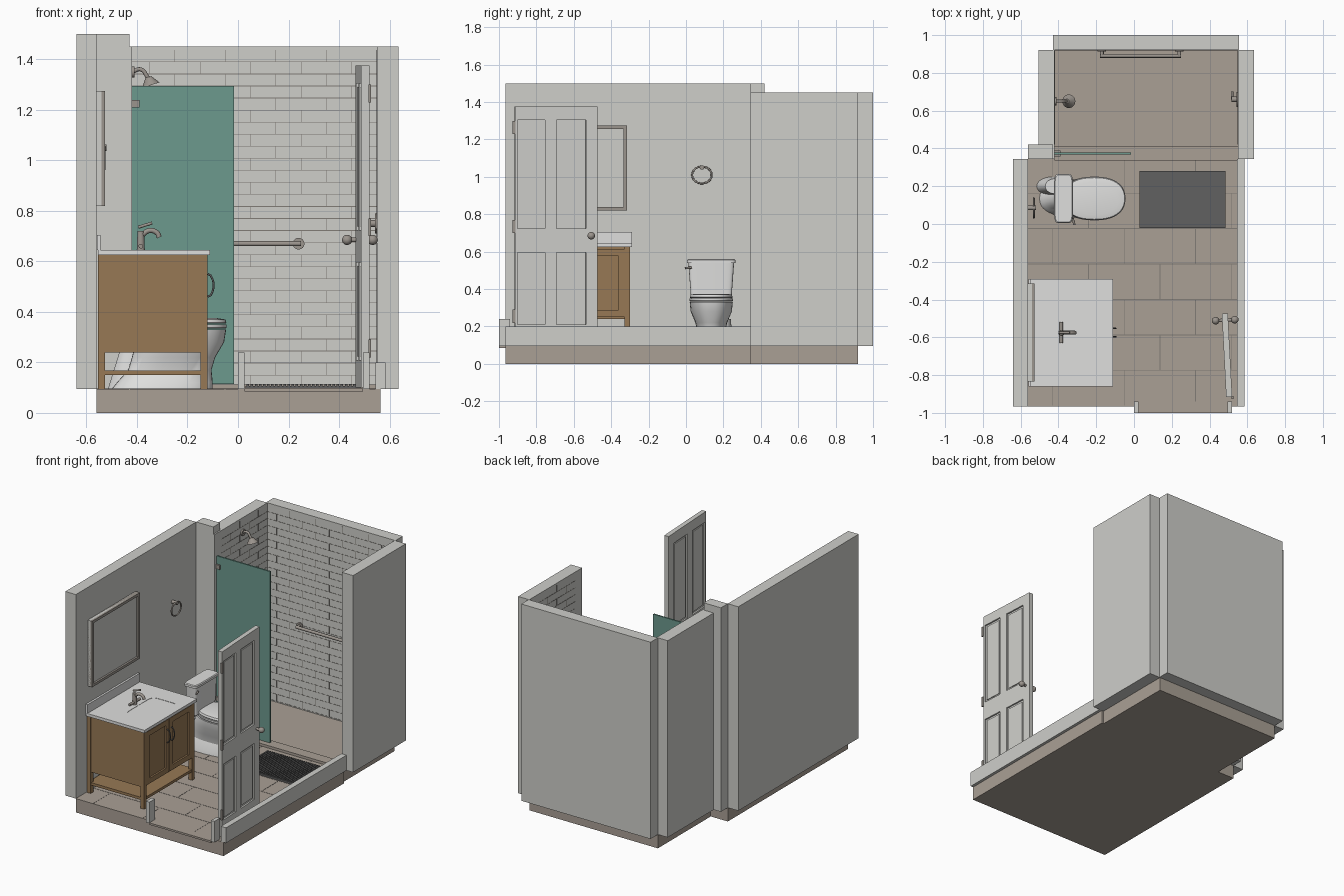
import bpy, bmesh, math
from mathutils import Vector, Matrix

cube = bpy.data.objects.get("Cube")
if cube:
    bpy.data.objects.remove(cube, do_unlink=True)


def material(name, r, g, b):
    m = bpy.data.materials.new(name)
    m.use_nodes = True
    m.diffuse_color = (r, g, b, 1)
    m.node_tree.nodes["Principled BSDF"].inputs["Base Color"].default_value = (r, g, b, 1)
    return m


WALL = material("wall_paint", .62, .62, .59)
FLOOR = material("floor_tile", .4, .35, .3)
GROUT = material("grout", .22, .2, .18)
WOOD = material("warm_wood", .31, .19, .09)
WHITE = material("white_ceramic", .74, .74, .73)
METAL = material("brushed_nickel", .33, .3, .27)
GLASS = material("teal_glass", .15, .32, .27)
MAT = material("dark_mat", .12, .12, .12)


def finish(name, bm, mat, smooth=False):
    bmesh.ops.recalc_face_normals(bm, faces=bm.faces)
    mesh = bpy.data.meshes.new(name)
    bm.to_mesh(mesh)
    bm.free()
    ob = bpy.data.objects.new(name, mesh)
    bpy.context.collection.objects.link(ob)
    mesh.materials.append(mat)
    if smooth:
        bpy.ops.object.select_all(action='DESELECT')
        ob.select_set(True)
        bpy.context.view_layer.objects.active = ob
        bpy.ops.object.shade_smooth_by_angle()
    return ob


def boxes(name, mat, *extents):
    """One object made of boxes, each given as x0, x1, y0, y1, z0, z1."""
    bm = bmesh.new()
    for x0, x1, y0, y1, z0, z1 in extents:
        move = Matrix.Translation(((x0 + x1) / 2, (y0 + y1) / 2, (z0 + z1) / 2))
        size = Matrix.Diagonal((x1 - x0, y1 - y0, z1 - z0, 1))
        bmesh.ops.create_cube(bm, size=1, matrix=move @ size)
    return finish(name, bm, mat)


def rod(name, mat, start, end, r0, r1=None):
    start, end = Vector(start), Vector(end)
    axis = end - start
    bm = bmesh.new()
    turn = axis.to_track_quat('Z', 'Y').to_matrix().to_4x4()
    bmesh.ops.create_cone(bm, cap_ends=True, segments=24, radius1=r0, radius2=r0 if r1 is None else r1,
                          depth=axis.length, matrix=Matrix.Translation((start + end) / 2) @ turn)
    return finish(name, bm, mat, True)


def tube(name, mat, points, radius):
    curve = bpy.data.curves.new(name, 'CURVE')
    curve.dimensions = '3D'
    curve.bevel_depth = radius
    curve.use_fill_caps = True
    spline = curve.splines.new('BEZIER')
    spline.bezier_points.add(len(points) - 1)
    for p, co in zip(spline.bezier_points, points):
        p.co = co
        p.handle_left_type = p.handle_right_type = 'AUTO'
    curve.materials.append(mat)
    ob = bpy.data.objects.new(name, curve)
    bpy.context.collection.objects.link(ob)
    return ob


def loft(name, mat, rings, power=1.0, n=40):
    """Stack of rounded outlines, each given as x centre, y centre, x radius, y radius, z."""
    bm = bmesh.new()
    loops = []
    bend = lambda v: math.copysign(abs(v) ** power, v)
    for cx, cy, rx, ry, z in rings:
        angles = [math.tau * i / n for i in range(n)]
        loops.append([bm.verts.new((cx + rx * bend(math.cos(a)), cy + ry * bend(math.sin(a)), z)) for a in angles])
    for low, high in zip(loops, loops[1:]):
        for i in range(n):
            j = (i + 1) % n
            bm.faces.new((low[i], low[j], high[j], high[i]))
    bm.faces.new(loops[0])
    bm.faces.new(loops[-1])
    return finish(name, bm, mat, True)


def cut(ob, cutter):
    mod = ob.modifiers.new("opening", 'BOOLEAN')
    mod.operation, mod.object, mod.solver = 'DIFFERENCE', cutter, 'EXACT'
    cutter.hide_render = True
    cutter.hide_set(True)


# Floor slab and walls
BASE, LOW, HIGH, TALL = .095, .2, 1.45, 1.5
FRONT, SPLIT, BACK = -.965, .345, .92
LEFT, RIGHT, SHOWER_L, SHOWER_R = -.56, .55, -.42, .55
boxes("floor_slab", FLOOR, (LEFT, .565, FRONT, SPLIT, 0, BASE), (-.43, SHOWER_R, SPLIT, BACK, 0, BASE))
boxes("long_wall", WALL, (-.64, LEFT, FRONT, SPLIT, BASE, TALL))
boxes("corner_pillar", WALL, (LEFT, -.43, SPLIT, .42, BASE, TALL))
boxes("back_wall", WALL, (-.43, .555, BACK, 1, BASE, HIGH))
boxes("shower_right_wall", WALL, (SHOWER_R, .635, SPLIT, BACK, BASE, HIGH))
boxes("low_wall", WALL, (.545, .585, FRONT, SPLIT, BASE, LOW))
boxes("door_jambs", WALL, *[(x, x + .025, -1, -.94, BASE, .24) for x in (0, .495)])
boxes("threshold", FLOOR, (.025, .495, -1, -.94, BASE - .01, BASE + .003))
boxes("shower_curb", FLOOR, (SHOWER_L, SHOWER_R, SPLIT - .01, .41, BASE, .112))
shower_wall = boxes("shower_left_wall", WALL, (-.505, SHOWER_L, SPLIT, BACK, BASE, HIGH))
cut(shower_wall, boxes("niche_cutter", WALL, (-.5, -.4, .56, .88, .75, .93)))

# Floor grout in a running bond
row, tile, lines = .1875, .378, []
for k in range(7):
    y = FRONT + .003 + k * row
    if k:
        lines.append((LEFT, RIGHT, y - .002, y + .002, BASE, BASE + .001))
    x = -.43 + (k % 2) * tile / 2
    while x < RIGHT:
        lines.append((x - .002, x + .002, y, min(y + row, SPLIT), BASE, BASE + .001))
        x += tile
boxes("floor_grout", GROUT, *lines)

# Shower wall grout, thin strips on three walls
course, brick, lines, t = .0477, .2, [], .0012
for k in range(28):
    z = BASE + .007 + k * course
    lo, hi, top = z - t, z + t, min(z + course, HIGH)
    lines.append((SHOWER_L, SHOWER_R, BACK - t, BACK, lo, hi))
    clear = not .74 < z < .94
    lines.append((SHOWER_L, SHOWER_L + t, .42 if clear else .88, BACK, lo, hi))
    lines.append((SHOWER_R - t, SHOWER_R, .42, BACK, lo, hi))
    for i in range(5):
        x = -.35 + (k % 2) * brick / 2 + i * brick
        if x < SHOWER_R:
            lines.append((x - t, x + t, BACK - t, BACK, z, top))
    for i in range(2):
        y = .52 + (k % 2) * brick / 2 + i * brick
        lines.append((SHOWER_R - t, SHOWER_R, y - t, y + t, z, top))
        if clear and top < .74 or z > .94:
            lines.append((SHOWER_L, SHOWER_L + t, y - t, y + t, z, top))
boxes("wall_grout", GROUT, *lines)

# Shower fittings
boxes("glass_panel", GLASS, (SHOWER_L, -.015, .368, .378, .115, 1.295))
boxes("glass_clamps", METAL, *[(SHOWER_L, -.39, .358, .388, z, z + .03) for z in (.3, 1.21)])
tube("shower_arm", METAL, [(SHOWER_L, .65, 1.35), (-.385, .65, 1.36), (-.355, .65, 1.325)], .008)
rod("shower_flange", METAL, (SHOWER_L, .65, 1.35), (-.41, .65, 1.35), .022)
rod("shower_head", METAL, (-.345, .65, 1.298), (-.355, .65, 1.33), .036, .012)
rod("valve_plate", METAL, (SHOWER_R, .66, .75), (.542, .66, .75), .04)
rod("valve_stem", METAL, (.542, .66, .75), (.515, .66, .75), .014)
rod("valve_lever", METAL, (.52, .66, .75), (.52, .7, .73), .006)
BAR_Y, BAR_Z = .89, .67
rod("grab_bar", METAL, (-.18, BAR_Y, BAR_Z), (.25, BAR_Y, BAR_Z), .01)
for side, x in (("left", -.17), ("right", .24)):
    rod("grab_bar_post_" + side, METAL, (x, BAR_Y, BAR_Z), (x, BACK, BAR_Z), .01)
    rod("grab_bar_flange_" + side, METAL, (x, BACK - .008, BAR_Z), (x, BACK, BAR_Z), .023)

# Bath mat with ribs
boxes("bath_mat", MAT, (.03, .485, -.02, .28, BASE, .107),
      *[(.034 + i * .0162, .044 + i * .0162, -.015, .275, .107, .114) for i in range(28)])

# Vanity cabinet, its doors facing the room
VX0, VX1, VY0, VY1 = -.555, -.12, -.85, -.3
leg = .028
boxes("vanity_body", WOOD, (VX0 + .005, VX1 - .012, VY0 + .005, VY1 - .005, .24, .54),
      (VX0 + .005, VX1 - .012, VY0 + .005, VY0 + .02, .24, .625), (VX0 + .005, VX1 - .012, VY1 - .02, VY1 - .005, .24, .625),
      (VX1 - .03, VX1 - .012, VY0 + .01, VY1 - .01, .24, .625))
boxes("vanity_legs", WOOD, *[(x, x + leg, y, y + leg, BASE, .625) for x in (VX0, VX1 - leg) for y in (VY0, VY1 - leg)])
boxes("vanity_shelf", WOOD, (VX0 + .005, VX1 - .005, VY0 + .005, VY1 - .005, .15, .168))
middle, frame = (VY0 + VY1) / 2, .035
for side, a, b in (("front", VY0 + leg, middle - .002), ("rear", middle + .002, VY1 - leg)):
    boxes("vanity_door_" + side, WOOD, *[(VX1 - .015, VX1, y, y + frame, .25, .615) for y in (a, b - frame)],
          *[(VX1 - .015, VX1, a + frame, b - frame, z, z + frame) for z in (.25, .615 - frame)])
    y = b - .02 if side == "front" else a + .02
    tube("vanity_handle_" + side, MAT, [(VX1, y, .46), (VX1 + .013, y, .468), (VX1 + .013, y, .542), (VX1, y, .55)], .004)

# Counter with a sunken basin
counter = boxes("counter", WHITE, (VX0, -.11, -.86, -.29, .625, .645))
SX, SY = -.255, -.575
cut(counter, loft("basin_cutter", WHITE, [(SX, SY, .1, .15, z) for z in (.6, .66)], .3))
loft("basin", WHITE, [(SX, SY, .102, .152, .643), (SX, SY, .1, .15, .64), (SX, SY, .092, .14, .58),
                      (SX, SY, .075, .12, .56), (SX, SY, .02, .02, .555)], .3)
rod("drain", METAL, (SX - .02, SY, .555), (SX - .02, SY, .563), .016)
boxes("backsplash", WHITE, (VX0 - .004, VX0 + .01, -.86, -.29, .645, .705))
rod("faucet_body", METAL, (-.385, SY, .645), (-.385, SY, .72), .016, .013)
tube("faucet_spout", METAL, [(-.385, SY, .7), (-.35, SY, .722), (-.32, SY, .712), (-.312, SY, .695)], .01)
rod("faucet_lever", METAL, (-.395, SY, .735), (-.34, SY, .752), .006)
rod("faucet_cross_handle", METAL, (-.385, SY - .055, .66), (-.385, SY + .055, .66), .009)

# Framed mirror
MY0, MY1, MZ0, MZ1, edge = -.835, -.315, .82, 1.275, .018
boxes("mirror_glass", WALL, (LEFT, -.54, MY0, MY1, MZ0, MZ1))
boxes("mirror_frame", METAL, *[(LEFT, -.527, y, y + edge, MZ0, MZ1) for y in (MY0, MY1 - edge)],
      *[(LEFT, -.527, MY0 + edge, MY1 - edge, z, z + edge) for z in (MZ0, MZ1 - edge)])

# Towel ring
bpy.ops.object.select_all(action='DESELECT')
ring = [(-.53, .085 + .052 * math.cos(a), 1.01 + .045 * math.sin(a)) for a in [math.tau * i / 16 for i in range(16)]]
tube("towel_ring", METAL, ring, .005).data.splines[0].use_cyclic_u = True
rod("towel_ring_post", METAL, (LEFT, .085, 1.05), (-.52, .085, 1.05), .012)

# Toilet facing the room
TY = .135
loft("toilet_base", WHITE, [(-.3, TY, .2, .1, BASE), (-.29, TY, .19, .095, .12), (-.27, TY, .165, .075, .17),
                            (-.255, TY, .165, .085, .22), (-.23, TY, .175, .11, .28), (-.215, TY, .168, .115, .33)], .85)
loft("toilet_seat", WHITE, [(-.21, TY, .162, .112, .334), (-.21, TY, .165, .116, .338), (-.21, TY, .165, .116, .35)], .85)
loft("toilet_lid", WHITE, [(-.21, TY, .16, .112, .353), (-.21, TY, .164, .115, .357), (-.21, TY, .16, .11, .37),
                           (-.21, TY, .13, .085, .375)], .85)
loft("toilet_tank", WHITE, [(-.375, TY, .04, .108, .345), (-.375, TY, .045, .122, .54)], .3)
loft("toilet_tank_lid", WHITE, [(-.373, TY, .05, .13, .54), (-.373, TY, .05, .13, .555), (-.373, TY, .045, .125, .56)], .3)
loft("toilet_rear_foot", WHITE, [(-.43, .2, .085, .05, BASE), (-.42, .2, .05, .04, .24)])
rod("flush_lever", METAL, (-.325, .03, .515), (-.315, -.005, .512), .006)

# Open panelled door, built along y from its hinge and then turned
width, thick, stile, D0, D1 = .442, .032, .062, .1, 1.375
mid = width / 2
rails = [(D0, .21), (.595, .725), (1.305, D1)]
parts = [(-.021, -.011, 0, width, D0, D1)]
parts += [(-thick, 0, y, y + w, D0, D1) for y, w in ((0, .015), (mid - .06, stile), (width - stile, stile))]
parts += [(-thick, 0, 0, width, a, b) for a, b in rails]
for a, b in ((.21, .595), (.725, 1.305)):
    for y0, y1 in ((.015, mid - .06), (mid + .002, width - stile)):
        parts.append((-.027, -.005, y0 + .014, y1 - .014, a + .014, b - .014))
door = boxes("door", WALL, *parts)
knobs = []
for side, s in (("inner", -1), ("outer", 1)):
    face = -thick if s < 0 else 0
    knobs.append(rod("knob_stem_" + side, METAL, (face, width - .035, .685), (face + s * .03, width - .035, .685), .009))
    bm = bmesh.new()
    bmesh.ops.create_uvsphere(bm, u_segments=24, v_segments=12, radius=.02,
                              matrix=Matrix.Translation((face + s * .035, width - .035, .685)))
    knobs.append(finish("knob_" + side, bm, METAL, True))
hinges = boxes("door_hinges", METAL, *[(-.004, .006, -.012, .004, z, z + .07) for z in (.22, .7, 1.23)])
for ob in [door, hinges] + knobs:
    ob.location = (.52, -.915, 0)
    ob.rotation_euler.z = math.radians(3)
